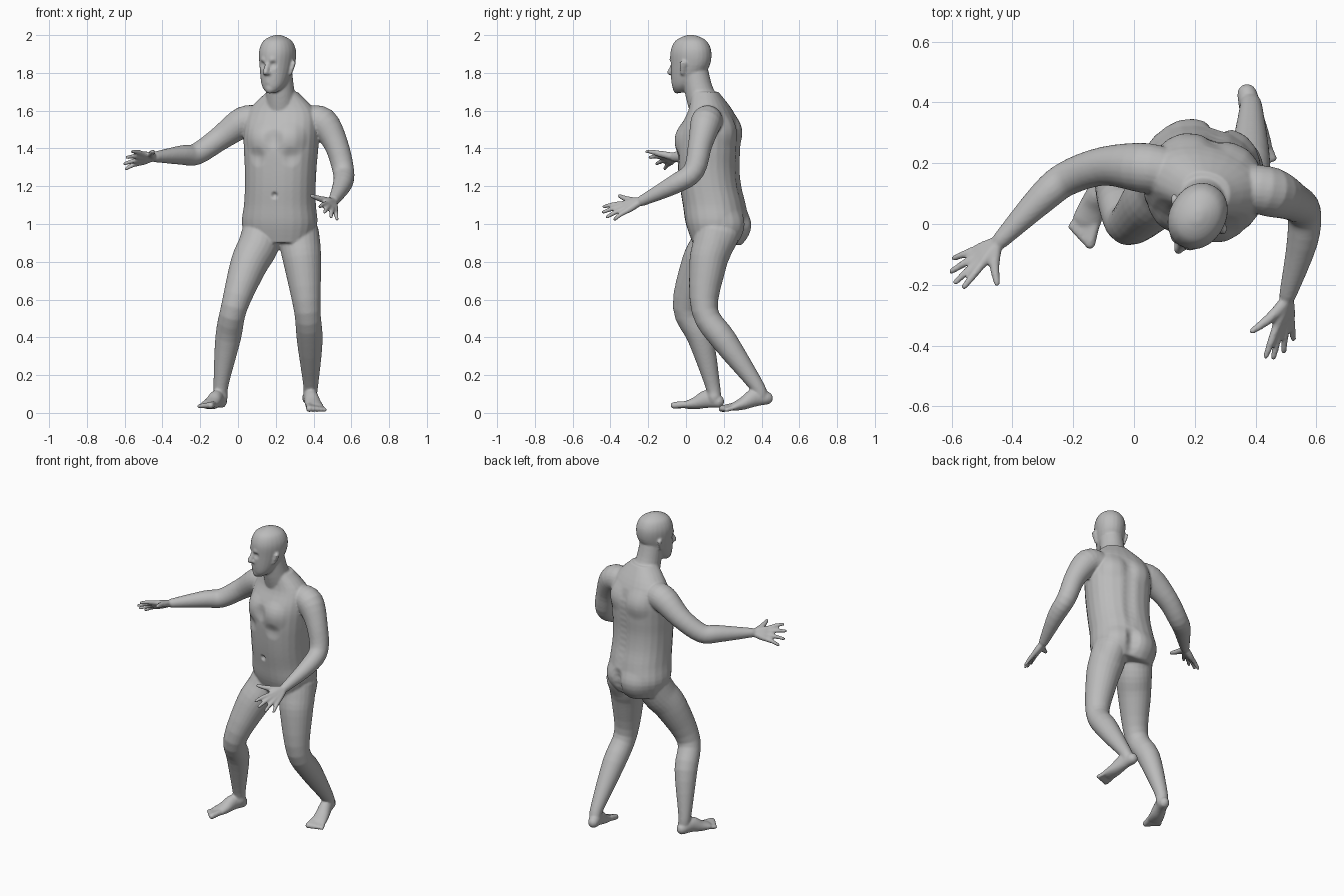
import bpy, bmesh
from math import sin, cos, pi, tau, radians
from mathutils import Vector, Matrix

cube = bpy.data.objects.get("Cube")
if cube:
    bpy.data.objects.remove(cube)

SIDES = 24
bm = bmesh.new()
skin = bpy.data.materials.new("skin_grey")
skin.use_nodes = True
grey = (.5, .5, .5, 1)
skin.diffuse_color = grey
skin.node_tree.nodes["Principled BSDF"].inputs["Base Color"].default_value = grey


def frame(x, y, degrees):
    return Matrix.Translation((x, y, 0)) @ Matrix.Rotation(radians(degrees), 4, "Z")


torso_frame = frame(.23, .13, -14)
head_frame = frame(.207, .022, -30)


def refine(path, sizes, steps=4):
    """Smoothly resample sections, each a centre with a width and a depth."""
    rows = []
    for point, size in zip(path, sizes):
        rows.append(Vector((*point, *(size if isinstance(size, tuple) else (size, size)))))
    padded = [rows[0], *rows, rows[-1]]
    smooth = []
    for before, start, end, after in zip(padded, padded[1:], padded[2:], padded[3:]):
        leave, arrive = (end - before) / 2, (after - start) / 2
        for step in range(steps):
            t = step / steps
            ease = t * t * (3 - 2 * t)
            smooth.append(start.lerp(end, ease) + leave * (t * (1 - t) ** 2)
                          - arrive * (t * t * (1 - t)))
    return smooth + [rows[-1]]


def ring(center, across, along, power=1):
    def soft(value):
        return abs(value) ** power * (1 if value > 0 else -1)
    angles = [tau * i / SIDES for i in range(SIDES)]
    return [center + across * soft(cos(a)) + along * soft(sin(a)) for a in angles]


def skin_rings(rings):
    loops = [[bm.verts.new(point) for point in points] for points in rings]
    for lower, upper in zip(loops, loops[1:]):
        for i in range(SIDES):
            j = (i + 1) % SIDES
            bm.faces.new((lower[i], lower[j], upper[j], upper[i]))
    bm.faces.new(reversed(loops[0]))
    bm.faces.new(loops[-1])


def stack(space, path, sizes, power):
    """Loft of level sections in a turned frame."""
    across, along = space.col[0].xyz, space.col[1].xyz
    skin_rings([ring(space @ row.xyz, across * row[3], along * row[4], power)
                for row in refine(path, sizes)])


def tube(path, sizes):
    """Loft of sections square to a path, with rounded ends."""
    rows = refine(path, sizes)
    last = len(rows) - 1
    span = (rows[last].xyz - rows[0].xyz).normalized()
    reference = Vector((0, 1, 0)) if abs(span.z) > .7 else Vector((0, 0, 1))
    rings = []
    for i, row in enumerate(rows):
        tangent = (rows[min(i + 1, last)].xyz - rows[max(i - 1, 0)].xyz).normalized()
        across = tangent.cross(reference).normalized()
        along = across.cross(tangent)
        bends = [-.4, -.2, 0] if i == 0 else [0, .2, .4] if i == last else [0]
        for bend in bends:
            center = row.xyz + tangent * min(row[3], row[4]) * sin(bend * pi)
            size = cos(bend * pi)
            rings.append(ring(center, across * row[3] * size, along * row[4] * size))
    skin_rings(rings)


def hand(wrist, index, pinky, thumb):
    """Palm bones and fingers fanned between the index and little fingertips."""
    wrist, index, pinky, thumb = map(Vector, (wrist, index, pinky, thumb))
    for finger in range(4):
        spread = finger / 3
        edge = index.lerp(pinky, spread)
        knuckle = wrist.lerp(edge, .5)
        tip = wrist.lerp(edge, .95 + .15 * sin(pi * spread))
        bend = knuckle.lerp(tip, .5) + Vector((0, 0, .004))
        tube([wrist.lerp(knuckle, .2), wrist.lerp(knuckle, .7), knuckle], [.019, .018, .015])
        tube([knuckle, bend, tip], [.0145, .0125, .0095])
    base = wrist.lerp(index, .1)
    joint = wrist.lerp(index, .2).lerp(thumb, .4)
    tube([base, joint, joint.lerp(thumb, .93)], [.02, .017, .0105])


def foot(heel, big, little):
    """Sole wedge with five toes set between the big and little toe tips."""
    heel, big, little = map(Vector, (heel, big, little))
    ball = big.lerp(little, .5).lerp(heel, .22)
    instep = heel.lerp(ball, .35) + Vector((0, 0, .02))
    arch = heel.lerp(ball, .7) + Vector((0, 0, .005))
    tube([heel, instep, arch, ball], [(.033, .035), (.037, .048), (.044, .034), (.048, .022)])
    for toe in range(5):
        spread = toe / 4
        tip = big.lerp(little, spread)
        size = .018 - .006 * spread
        tube([tip.lerp(heel, .25), tip], [size, size])


# Torso in even level steps from crotch to neck
centers = [.16, .165, .15, .13, .12, .12, .125, .13, .1]
widths = [.17, .2, .19, .187, .19, .197, .2, .18, .08]
depths = [.12, .16, .162, .158, .158, .162, .155, .11, .07]
levels = [Vector((.218 + .002 * i, y, .9 + .1 * i)) for i, y in enumerate(centers)]
stack(torso_frame, [torso_frame.inverted() @ p for p in levels], list(zip(widths, depths)), .88)

# Neck and head
tube([(.23, .11, 1.6), (.223, .07, 1.7), (.215, .045, 1.82)], [.09, .076, .07])
stack(head_frame,
      [(0, -.06, 1.695), (0, -.045, 1.72), (0, -.025, 1.76), (0, 0, 1.84),
       (0, .005, 1.91), (0, .005, 1.96), (0, .005, 1.985), (0, .005, 2)],
      [(.025, .025), (.052, .053), (.07, .08), (.086, .108),
       (.092, .112), (.077, .093), (.05, .062), (.015, .02)], .95)


def feature(path, sizes):
    tube([head_frame @ Vector(point) for point in path], sizes)


# Nose, lips and ears
feature([(0, -.102, 1.85), (0, -.112, 1.825), (0, -.122, 1.802)], [.011, .013, .016])
for side in (-1, 1):
    feature([(side * .014, -.1, 1.798), (side * .014, -.112, 1.798)], [.009, .009])
    feature([(side * .081, 0, 1.795), (side * .091, .008, 1.83), (side * .095, .014, 1.853)],
            [(.008, .012), (.009, .018), (.01, .02)])
for z in (1.764, 1.75):
    feature([(-.022, -.088, z), (0, -.099, z), (.022, -.088, z)], [.006, .008, .006])

# Arms and hands
arm_sizes = [.075, .082, .064, .057, .051, .028]
right_wrist, left_wrist = (-.44, -.055, 1.355), (.505, -.235, 1.122)
tube([(.12, .17, 1.55), (.03, .185, 1.54), (-.1, .19, 1.45), (-.22, .15, 1.37),
      (-.3, .087, 1.365), right_wrist], arm_sizes)
tube([(.37, .12, 1.55), (.45, .105, 1.535), (.52, .075, 1.42), (.558, .04, 1.28),
      (.553, -.06, 1.21), left_wrist], arm_sizes)
hand(right_wrist, (-.565, -.215, 1.385), (-.6, -.115, 1.29), (-.45, -.2, 1.385))
hand(left_wrist, (.43, -.445, 1.09), (.525, -.385, 1.02), (.385, -.355, 1.15))

# Legs and feet
leg_sizes = [.107, .107, .098, .07, .068, .04, .036]
tube([(.13, .16, .96), (.105, .125, .88), (.055, .07, .78), (-.02, 0, .56),
      (-.052, .075, .4), (-.09, .14, .15), (-.09, .15, .08)], leg_sizes)
tube([(.32, .16, .96), (.33, .14, .88), (.343, .115, .78), (.367, .1, .54),
      (.38, .205, .38), (.385, .37, .15), (.38, .398, .09)], leg_sizes)
foot((-.09, .17, .06), (-.145, -.065, .04), (-.205, -.01, .035))
foot((.372, .428, .078), (.378, .19, .022), (.458, .215, .016))

# Fuse the parts into one continuous skin
raw_mesh = bpy.data.meshes.new("rough_parts")
bm.to_mesh(raw_mesh)
bm.free()
body = bpy.data.objects.new("body", raw_mesh)
bpy.context.scene.collection.objects.link(body)
fuse = body.modifiers.new("fuse", "REMESH")
fuse.mode = "VOXEL"
fuse.voxel_size = .0065
relax = body.modifiers.new("relax", "SMOOTH")
relax.factor = .5
relax.iterations = 4
bpy.context.view_layer.update()
fused = body.evaluated_get(bpy.context.evaluated_depsgraph_get())
mesh = bpy.data.meshes.new_from_object(fused)
body.modifiers.clear()
body.data = mesh
bpy.data.meshes.remove(raw_mesh)
mesh.name = "body"

# Soft muscle forms and hollows, pushed along the surface normal
forms = []


def form(space, point, radius, amount):
    for side in (-1, 1) if point[0] else (1,):
        place = Vector((point[0] * side, *point[1:]))
        forms.append((space @ place, radius, amount))


form(torso_frame, (.085, -.15, 1.45), .1, .016)     # chest
form(torso_frame, (0, -.16, 1.45), .06, -.01)       # breastbone
form(torso_frame, (.09, -.16, 1.355), .06, -.009)   # chest crease
form(torso_frame, (0, -.16, 1.15), .025, -.018)     # navel
form(torso_frame, (.085, .17, .95), .13, .022)      # buttocks
form(torso_frame, (.1, .13, 1.5), .1, .012)         # shoulder blades
for step in range(5):
    form(torso_frame, (0, .19, .86 + step * .04), .055, -.014)   # cleft
for step in range(12):
    form(torso_frame, (0, .15, 1.1 + step * .04), .05, -.006)    # spine
form(head_frame, (.033, -.1, 1.843), .027, -.012)   # eye sockets
form(head_frame, (.033, -.09, 1.84), .014, .005)    # eyes
form(head_frame, (.03, -.105, 1.868), .025, .005)   # brows
form(head_frame, (0, -.085, 1.71), .03, .007)       # chin
form(head_frame, (.088, 0, 1.835), .012, -.006)     # ear hollows
starts = [(v.co.copy(), v.normal.copy()) for v in mesh.vertices]
for center, radius, amount in forms:
    for vert, (start, normal) in zip(mesh.vertices, starts):
        reach = (start - center).length_squared / radius ** 2
        if reach < 1:
            vert.co += normal * amount * (1 - reach) ** 2

mesh.materials.clear()
mesh.materials.append(skin)
mesh.shade_smooth()
